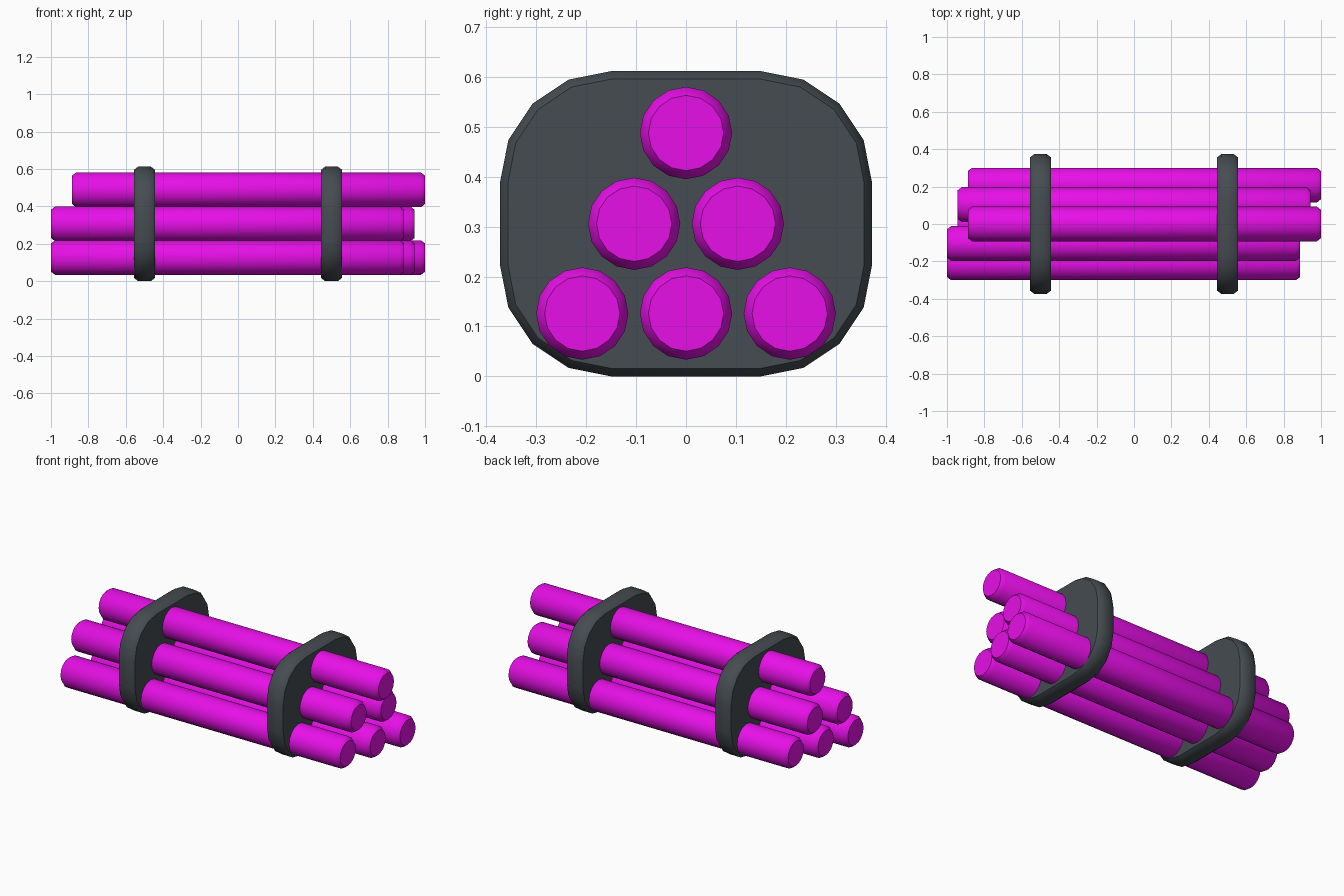
import bpy
import bmesh
from math import sin, cos, pi, radians

default = bpy.data.objects.get("Cube")
if default:
    bpy.data.objects.remove(default, do_unlink=True)


def make_material(name, color):
    mat = bpy.data.materials.new(name)
    mat.use_nodes = True
    mat.diffuse_color = color
    mat.node_tree.nodes["Principled BSDF"].inputs["Base Color"].default_value = color
    return mat


magenta = make_material("magenta", (0.8, 0.005, 0.8, 1))
charcoal = make_material("dark_charcoal", (0.06, 0.072, 0.082, 1))


def outline(radius, half_y, half_z, steps):
    """Rounded rectangle in the YZ plane; a plain circle when the halves are 0."""
    points = []
    for corner, (sy, sz) in enumerate([(1, 1), (-1, 1), (-1, -1), (1, -1)]):
        count = steps + 1 if half_y else steps
        for i in range(count):
            a = (corner + i / steps) * pi / 2
            points.append((sy * half_y + radius * cos(a), sz * half_z + radius * sin(a)))
    return points


def extrude_x(name, x0, x1, y, z, radius, half_y, half_z, chamfer, depth, mat):
    """Closed prism along X with chamfered ends."""
    bm = bmesh.new()
    rings = []
    for x, r in [(x0, radius - chamfer), (x0 + depth, radius),
                 (x1 - depth, radius), (x1, radius - chamfer)]:
        rings.append([bm.verts.new((x, y + py, z + pz))
                      for py, pz in outline(r, half_y, half_z, 4)])
    for a, b in zip(rings, rings[1:]):
        for i in range(len(a)):
            j = (i + 1) % len(a)
            bm.faces.new((a[i], a[j], b[j], b[i]))
    bm.faces.new(rings[0])
    bm.faces.new(rings[-1])
    bmesh.ops.recalc_face_normals(bm, faces=bm.faces)
    mesh = bpy.data.meshes.new(name)
    bm.to_mesh(mesh)
    bm.free()
    mesh.materials.append(mat)
    obj = bpy.data.objects.new(name, mesh)
    bpy.context.collection.objects.link(obj)
    bpy.ops.object.select_all(action='DESELECT')
    obj.select_set(True)
    bpy.context.view_layer.objects.active = obj
    bpy.ops.object.shade_smooth_by_angle(angle=radians(40))


# Stacked rods: name, y, z, lengthwise offset
rods = [
    ("rod_bottom_front", -0.208, 0.126, -0.056),
    ("rod_bottom_middle", 0, 0.126, 0),
    ("rod_bottom_back", 0.208, 0.126, 0.056),
    ("rod_middle_front", -0.104, 0.306, -0.056),
    ("rod_middle_back", 0.104, 0.306, 0),
    ("rod_top", 0, 0.488, 0.056),
]
for name, y, z, shift in rods:
    extrude_x(name, shift - 0.944, shift + 0.944, y, z, 0.0925, 0, 0,
              0.017, 0.022, magenta)

# Straps holding the bundle
for name, x in [("strap_right", -0.5), ("strap_left", 0.5)]:
    extrude_x(name, x - 0.055, x + 0.055, 0, 0.306, 0.223, 0.15, 0.083,
              0.016, 0.021, charcoal)
